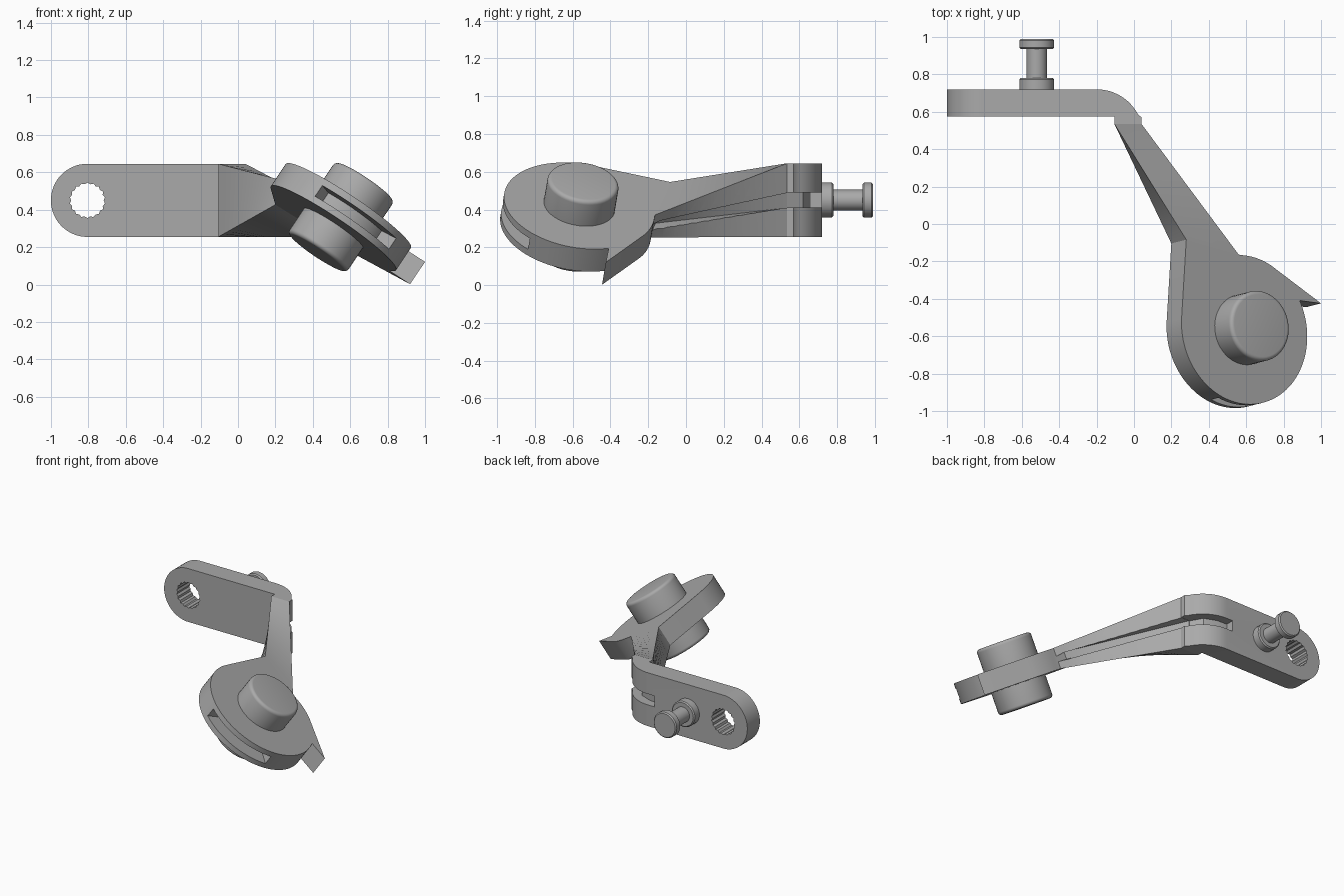
import bpy, bmesh
from math import sin, cos, pi, radians
from mathutils import Vector as V

if "Cube" in bpy.data.objects:
    bpy.data.objects.remove(bpy.data.objects["Cube"], do_unlink=True)

grey = bpy.data.materials.new("plain grey")
grey.use_nodes = True
grey.diffuse_color = (0.4, 0.4, 0.4, 1)
grey.node_tree.nodes["Principled BSDF"].inputs["Base Color"].default_value = (0.4, 0.4, 0.4, 1)


def loft(name, sections):
    """Skin a row of matching closed sections and cap both ends."""
    bm = bmesh.new()
    rings = [[bm.verts.new(p) for p in s] for s in sections]
    n = len(rings[0])
    for a, b in zip(rings, rings[1:]):
        for i in range(n):
            j = (i + 1) % n
            bm.faces.new((a[i], a[j], b[j], b[i]))
    bm.faces.new(rings[0])
    bm.faces.new(rings[-1])
    bmesh.ops.recalc_face_normals(bm, faces=bm.faces)
    me = bpy.data.meshes.new(name)
    bm.to_mesh(me)
    bm.free()
    me.materials.append(grey)
    ob = bpy.data.objects.new(name, me)
    bpy.context.collection.objects.link(ob)
    return ob


def prism(name, pts, vec):
    return loft(name, [pts, [V(p) + V(vec) for p in pts]])


def lathe(name, origin, axis, side, profile, n=48):
    axis, side = axis.normalized(), side.normalized()
    other = axis.cross(side)
    return loft(name, [[origin + axis * h + (side * cos(2 * pi * i / n) + other * sin(2 * pi * i / n)) * r
                        for i in range(n)] for r, h in profile])


def arc(cx, cy, r, a0, a1, n):
    return [(cx + r * cos(radians(a0 + (a1 - a0) * i / n)),
             cy + r * sin(radians(a0 + (a1 - a0) * i / n))) for i in range(n + 1)]


def cut(ob, tool, op='DIFFERENCE'):
    m = ob.modifiers.new(op.lower(), 'BOOLEAN')
    m.operation, m.object, m.solver = op, tool, 'EXACT'
    tool.hide_render = True
    tool.hide_set(True)


def apply_and_smooth(ob):
    bpy.ops.object.select_all(action='DESELECT')
    bpy.context.view_layer.objects.active = ob
    ob.select_set(True)
    for m in list(ob.modifiers):
        bpy.ops.object.modifier_apply(modifier=m.name)
    bpy.ops.object.shade_smooth_by_angle(angle=radians(30))


# Tilted frame of the disc: u and v lie in its upper face, n is its axis
n = V((0.55, 0.14, 0.82)).normalized()
u = V((0.83, 0, -0.557)).normalized()
u = (u - n * u.dot(n)).normalized()
v = n.cross(u)
centre = V((0.59, -0.565, 0.42))
THICK = 0.145


def disc_pt(p, w=0.0):
    return centre + u * p[0] + v * p[1] + n * w


# Mounting plate with its bend, rounded end and serrated hole
ZC, HALF = 0.45, 0.195
bend = [(-1.1, 0.575), (-0.105, 0.575), (-0.105, 0.535), (0.04, 0.535), (0.04, 0.57)]
bend += arc(-0.2, 0.47, 0.25, 28, 90, 12) + [(-1.1, 0.72)]
plate = prism("mounting_plate", [(x, y, ZC - HALF) for x, y in bend], (0, 0, 2 * HALF))
stadium = arc(-0.805, ZC, HALF + 0.0005, 90, 270, 32) + [(0.2, ZC - HALF - 0.02), (0.2, ZC + HALF + 0.02)]
stadium_tool = prism("rounded_end_helper", [(x, 0.4, z) for x, z in stadium], (0, 0.5, 0))
cut(plate, stadium_tool, 'INTERSECT')
teeth = 18
hole = []
for i in range(teeth * 2):
    r = 0.095 if i % 2 else 0.087
    hole.append((-0.805 + r * cos(pi * i / teeth), 0.4, ZC + r * sin(pi * i / teeth)))
hole_tool = prism("serrated_hole_helper", hole, (0, 0.5, 0))
cut(plate, hole_tool)

# Arm twisting from the bend to the disc
corner_l, corner_r = (-0.328, 0.486), (0.002, 0.405)
start = [V((-0.105, 0.535, ZC + HALF)), V((0.04, 0.535, ZC + HALF)),
         V((0.04, 0.535, ZC - HALF)), V((-0.105, 0.535, ZC - HALF))]
end = [disc_pt(corner_l), disc_pt(corner_r), disc_pt(corner_r, -THICK), disc_pt(corner_l, -THICK)]
STEPS = 12
arm = loft("arm", [[a.lerp(b, i / STEPS) for a, b in zip(start, end)] for i in range(STEPS + 1)])

# Channel running round the outside of the bend and down the arm
groove = [(-0.25, 0.8), (-0.25, 0.66), (-0.17, 0.655), (-0.08, 0.62), (-0.03, 0.53), (0.2, 0.53), (0.2, 0.8)]
bend_groove = prism("bend_channel_helper", [(x, y, 0.41) for x, y in groove], (0, 0, 0.08))
cut(plate, bend_groove)
inward = (disc_pt(corner_l) - disc_pt(corner_r)).normalized()
mid = disc_pt(corner_r, -THICK / 2)
g_start = [V((x, 0.54, z)) for x, z in ((-0.03, 0.49), (0.12, 0.49), (0.12, 0.41), (-0.03, 0.41))]
g_end = [mid + inward * d + n * w for d, w in ((0.07, 0.025), (-0.08, 0.025), (-0.08, -0.025), (0.07, -0.025))]
arm_groove = loft("arm_channel_helper",
                  [[a.lerp(b, t / STEPS) for a, b in zip(g_start, g_end)] for t in range(STEPS + 1)])
cut(arm, arm_groove)

# Disc with a hooked tooth, a straight flank and a slot in the rim
outline = [corner_l, corner_r] + arc(0, 0, 0.403, 86, 60, 8) + [(0.507, 0.142)]
outline += arc(0, 0, 0.403, 23, -189, 64)
disc = prism("disc", [disc_pt(p) for p in outline], n * -THICK)
sector = arc(0, 0, 0.29, -116, -40, 20) + arc(0, 0, 0.5, -40, -116, 20)
slot = prism("rim_slot_helper", [disc_pt(p, -0.038) for p in sector], n * -0.07)
cut(disc, slot)

# Round hubs above and below the disc
R, H, B = 0.19, 0.158, 0.022
hub = [(R, -0.01), (R, H - B)] + [(R - B + r, H - B + h) for r, h in arc(0, 0, B, 18, 90, 4)]
hubs = [lathe("upper_hub", centre, n, u, hub),
        lathe("lower_hub", centre - n * THICK, -n, u, hub)]

# Flanged pin on the back of the plate
E = 0.008
pin = [(0.093, -0.005), (0.093, 0.06 - E), (0.093 - E, 0.06), (0.055, 0.06), (0.055, 0.215),
       (0.093 - E, 0.215), (0.093, 0.215 + E), (0.093, 0.27 - E), (0.093 - E, 0.27)]
hubs.append(lathe("flanged_pin", V((-0.52, 0.72, ZC)), V((0, 1, 0)), V((1, 0, 0)), pin, 32))

for ob in [plate, arm, disc] + hubs:
    apply_and_smooth(ob)
for tool in (stadium_tool, hole_tool, bend_groove, arm_groove, slot):
    bpy.data.objects.remove(tool, do_unlink=True)
